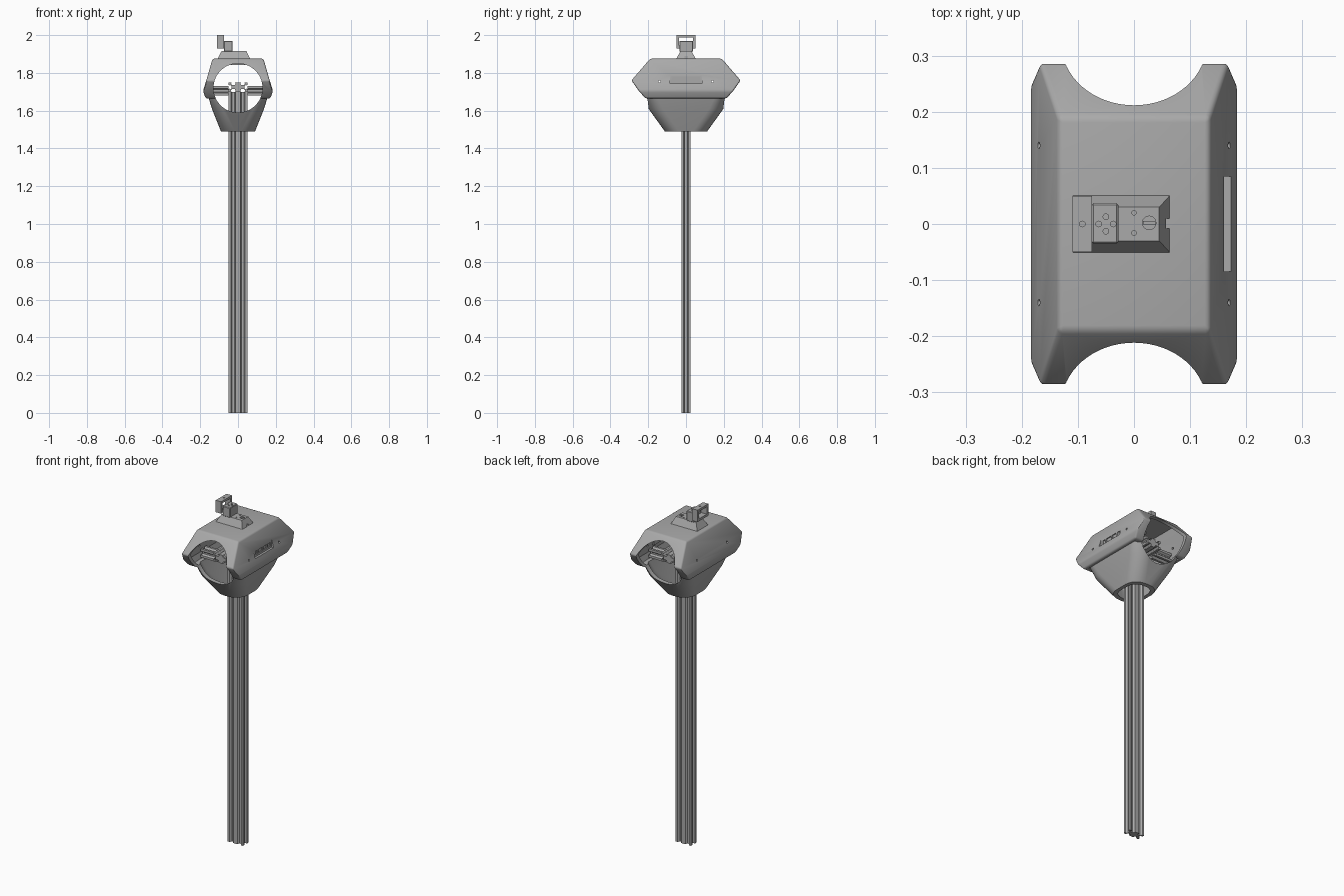
import bpy, bmesh, math
from mathutils import Matrix, Vector

cube = bpy.data.objects.get("Cube")
if cube:
    bpy.data.objects.remove(cube, do_unlink=True)

grey = bpy.data.materials.new("plain grey")
grey.use_nodes = True
grey.diffuse_color = (0.4, 0.4, 0.4, 1)
grey.node_tree.nodes["Principled BSDF"].inputs["Base Color"].default_value = grey.diffuse_color


def finish(name, bm):
    bmesh.ops.recalc_face_normals(bm, faces=bm.faces)
    mesh = bpy.data.meshes.new(name)
    bm.to_mesh(mesh)
    bm.free()
    mesh.materials.append(grey)
    obj = bpy.data.objects.new(name, mesh)
    bpy.context.collection.objects.link(obj)
    return obj


def loft(name, rings):
    """Skin a stack of equal-length closed rings and cap both ends."""
    bm = bmesh.new()
    rows = [[bm.verts.new(p) for p in ring] for ring in rings]
    n = len(rows[0])
    for a, b in zip(rows, rows[1:]):
        for i in range(n):
            j = (i + 1) % n
            bm.faces.new((a[i], a[j], b[j], b[i]))
    bm.faces.new(rows[0])
    bm.faces.new(rows[-1])
    return finish(name, bm)


def rect(z, x, y, r=0.0, steps=6, cx=0.0):
    """Rectangle ring with half sizes x, y; rounded if r is set."""
    pts = []
    for k, (sx, sy) in enumerate(((1, 1), (-1, 1), (-1, -1), (1, -1))):
        for s in range(steps + 1 if r else 1):
            a = math.pi / 2 * (k + s / steps)
            pts.append((cx + sx * (x - r) + r * math.cos(a),
                        sy * (y - r) + r * math.sin(a), z))
    return pts


def box(name, x, y, z):
    return loft(name, [[(x[i], y[j], h) for i, j in ((0, 0), (1, 0), (1, 1), (0, 1))] for h in z])


def rod(name, centre, radius, length, axis, sides=24):
    bm = bmesh.new()
    bmesh.ops.create_cone(bm, cap_ends=True, segments=sides, radius1=radius,
                          radius2=radius, depth=length)
    turn = Vector((0, 0, 1)).rotation_difference(Vector(axis)).to_matrix().to_4x4()
    bm.transform(Matrix.Translation(centre) @ turn)
    return finish(name, bm)


def apply_modifiers(obj):
    bpy.context.view_layer.update()
    graph = bpy.context.evaluated_depsgraph_get()
    obj.data = bpy.data.meshes.new_from_object(obj.evaluated_get(graph))
    obj.modifiers.clear()


def cut(obj, *cutters):
    for c in cutters:
        m = obj.modifiers.new("cut", 'BOOLEAN')
        m.operation, m.object, m.solver = 'DIFFERENCE', c, 'EXACT'
        apply_modifiers(obj)
        bpy.data.objects.remove(c, do_unlink=True)


def bevel(obj, width, segments=2):
    m = obj.modifiers.new("bevel", 'BEVEL')
    m.width, m.segments, m.limit_method = width, segments, 'ANGLE'
    m.angle_limit = math.radians(20)
    apply_modifiers(obj)


def smooth(obj, angle=30):
    bpy.ops.object.select_all(action='DESELECT')
    obj.select_set(True)
    bpy.context.view_layer.objects.active = obj
    bpy.ops.object.shade_smooth_by_angle(angle=math.radians(angle))


# Slotted aluminium bar: one T-slot per cell side
CELL = 0.05
SLOT = [(-0.012, 0), (-0.008, 0.004), (-0.014, 0.006), (-0.007, 0.0145)]
SLOT += [(-t, d) for t, d in reversed(SLOT)]


def slotted_bar(name, cells, start, end, place):
    w, h = CELL * cells / 2, CELL / 2
    shifts = [(i + 0.5) * CELL - w for i in range(cells)]
    ring = [(-w, -h)] + [(c + t, -h + d) for c in shifts for t, d in SLOT]
    ring += [(w, -h)] + [(w - d, t) for t, d in SLOT]
    ring += [(-x, -y) for x, y in ring]
    bar = loft(name, [[(x, y, z) for x, y in ring] for z in (start, end)])
    bar.data.transform(place)
    return bar


slotted_bar("post", 2, 0, 1.70, Matrix())
along_y = Matrix.Translation((0, 0, 1.725)) @ Matrix.Rotation(math.pi / 2, 4, 'X')
slotted_bar("long_beam", 2, -0.16, 0.16, along_y)
for side, sx in (("left", 1), ("right", -1)):
    for end, y in (("front", -0.1), ("back", 0.1)):
        along_x = Matrix.Translation((0, y, 1.706)) @ Matrix.Rotation(sx * math.pi / 2, 4, 'Y')
        slotted_bar(f"{end}_{side}_cross_beam", 1, 0.05, 0.155, along_x)

# Faceted hood, hollow, with a round opening through front and back
HOOD = [(1.665, 0.172, 0.215), (1.705, 0.185, 0.25), (1.76, 0.168, 0.289), (1.875, 0.135, 0.19)]
WALL = 0.018
OPENING = (0, 0, 1.72)


def opening():
    return rod("opening_cutter", OPENING, 0.13, 1, (0, 1, 0), 64)


hood = loft("hood", [rect(*level) for level in HOOD])
bevel(hood, 0.009, 3)
inner = [(z, x - WALL, y - WALL * 1.3) for z, x, y in HOOD[:3]]
inner = [(1.6, *inner[0][1:])] + inner + [(1.875 - WALL, 0.122, 0.182)]
cut(hood, loft("cavity_cutter", [rect(*level) for level in inner]), opening())

# Port recess, port openings and screw holes in the hood sides
cut(hood, box("recess_cutter", (0.16, 0.25), (-0.085, 0.085), (1.745, 1.79)))
for y, half in ((-0.058, 0.01), (-0.02, 0.02), (0.025, 0.016), (0.062, 0.01)):
    cut(hood, box("port_cutter", (0.154, 0.17), (y - half, y + half), (1.757, 1.778)))
for y in (-0.14, 0.14):
    cut(hood, rod("screw_cutter", (0, y, 1.755), 0.006, 1, (1, 0, 0), 16))
smooth(hood)
box("port_panel", (0.146, 0.154), (-0.09, 0.09), (1.74, 1.79))

# Tapered lower shell
SHELL = [(1.49, 0.09, 0.112, 0.075), (1.61, 0.138, 0.198, 0.075), (1.672, 0.157, 0.213, 0.06)]
shell = loft("lower_shell", [rect(*level) for level in SHELL])
hollow = [(z, x - 0.022, y - 0.025, r - 0.018) for z, x, y, r in SHELL]
hollow = [(1.45, *hollow[0][1:])] + hollow + [(1.75, *hollow[-1][1:])]
cut(shell, loft("hollow_cutter", [rect(*level) for level in hollow]), opening())
smooth(shell, 35)

# Plate under the hood roof
box("roof_plate", (-0.04, 0.04), (-0.05, 0.05), (1.842, 1.86))

# Sloped mount on the roof
mount = loft("mount", [rect(1.872, 0.0875, 0.052, cx=-0.0225), rect(1.915, 0.066, 0.03, cx=-0.021)])
cut(mount, box("notch_cutter", (0.057, 0.1), (-0.008, 0.01), (1.8, 1.95)),
    rod("socket_cutter", (0.027, 0.002, 1.92), 0.012, 0.03, (0, 0, 1)))
for y in (-0.016, 0.02):
    cut(mount, rod("hole_cutter", (0, y, 1.92), 0.004, 0.03, (0, 0, 1), 12))
box("socket_bar", (0.016, 0.038), (-0.001, 0.005), (1.90, 1.914))

# Bracket block with a ring of holes
block = box("bracket_block", (-0.075, -0.028), (-0.035, 0.037), (1.912, 1.97))
bevel(block, 0.003, 1)
for dx, dy in ((0.013, 0), (-0.013, 0), (0, 0.013), (0, -0.013)):
    cut(block, rod("hole_cutter", (-0.05 + dx, dy, 1.97), 0.005, 0.02, (0, 0, 1), 16))

# Upright frame with a window
frame = box("upright_frame", (-0.11, -0.075), (-0.05, 0.05), (1.93, 2.0))
cut(frame, box("window_cutter", (-0.2, 0), (-0.036, 0.036), (1.944, 1.987)),
    rod("hole_cutter", (-0.092, 0, 2.0), 0.005, 0.1, (0, 0, 1), 16))
